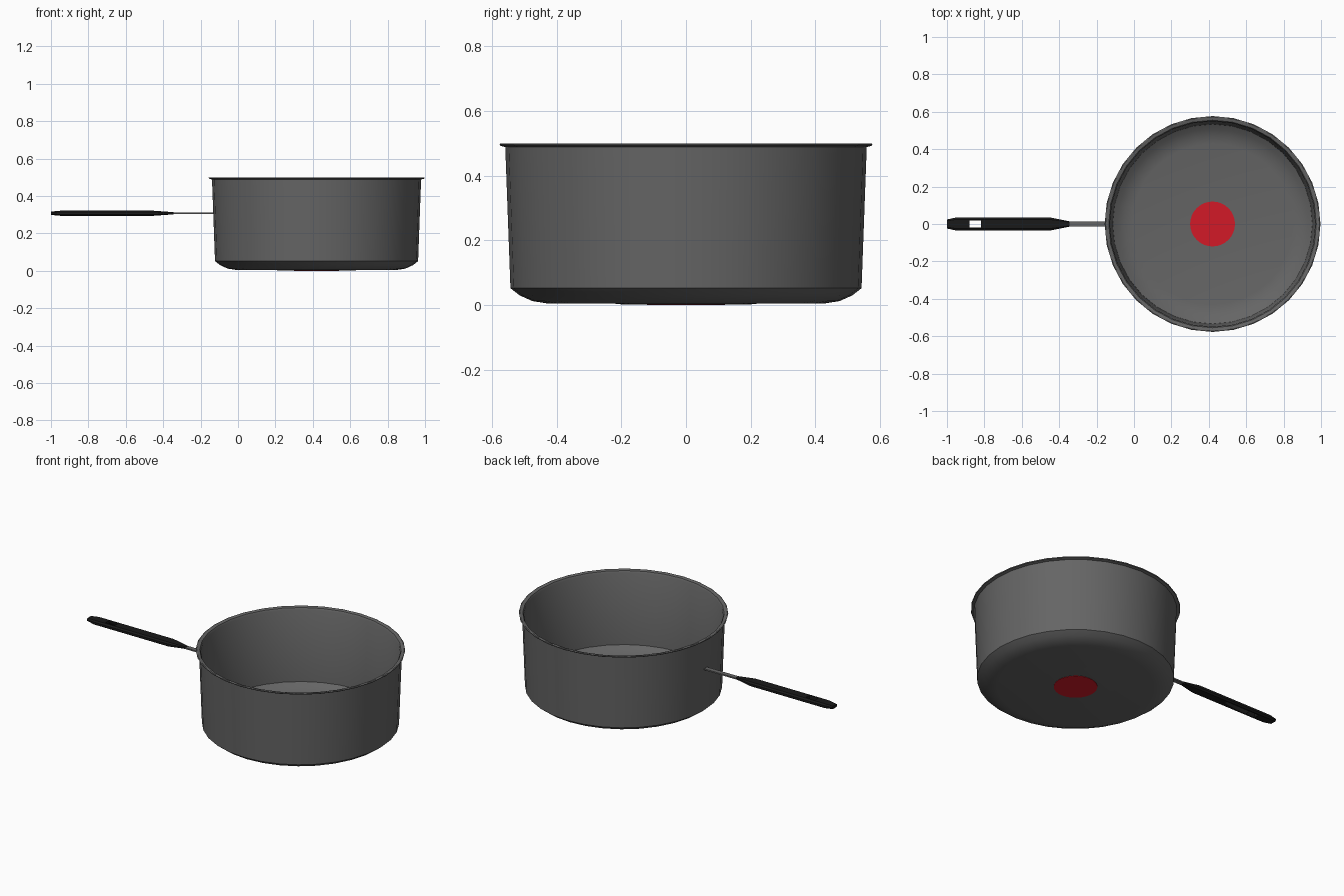
import bpy, bmesh, math

if "Cube" in bpy.data.objects:
    bpy.data.objects.remove(bpy.data.objects["Cube"])

CX, SIDES = 0.42, 32


def material(name, rgb):
    m = bpy.data.materials.new(name)
    m.diffuse_color = (*rgb, 1)
    m.use_nodes = True
    m.node_tree.nodes["Principled BSDF"].inputs["Base Color"].default_value = m.diffuse_color
    return m


def make_object(name, bm, mat, angle=35):
    bmesh.ops.recalc_face_normals(bm, faces=bm.faces)
    me = bpy.data.meshes.new(name)
    bm.to_mesh(me)
    bm.free()
    ob = bpy.data.objects.new(name, me)
    bpy.context.collection.objects.link(ob)
    me.materials.append(mat)
    bpy.ops.object.select_all(action='DESELECT')
    ob.select_set(True)
    bpy.context.view_layer.objects.active = ob
    bpy.ops.object.shade_smooth_by_angle(angle=math.radians(angle))
    return ob


def lathe(name, profile, mat):
    bm = bmesh.new()
    vs = [bm.verts.new((r, 0, z)) for r, z in profile]
    es = [bm.edges.new(p) for p in zip(vs, vs[1:])]
    bmesh.ops.spin(bm, geom=vs + es, cent=(0, 0, 0), axis=(0, 0, 1),
                   angle=2 * math.pi, steps=SIDES)
    bmesh.ops.remove_doubles(bm, verts=bm.verts, dist=1e-5)
    bmesh.ops.dissolve_degenerate(bm, edges=bm.edges, dist=1e-6)
    ob = make_object(name, bm, mat)
    ob.location.x = CX
    return ob


def box(name, x0, x1, half_y, z0, z1, mat):
    bm = bmesh.new()
    bmesh.ops.create_cube(bm, size=1)
    bmesh.ops.scale(bm, vec=(x1 - x0, half_y * 2, z1 - z0), verts=bm.verts)
    bmesh.ops.translate(bm, vec=((x0 + x1) / 2, 0, (z0 + z1) / 2), verts=bm.verts)
    return make_object(name, bm, mat)


steel = material("dark_steel", (0.13, 0.13, 0.13))
black = material("black_grip", (0.01, 0.01, 0.01))
red = material("red", (0.65, 0.01, 0.02))

# pan body: outer shell, rolled lip, inner shell
lathe("pan_body", [
    (0, 0.002), (0.20, 0.002), (0.22, 0.004), (0.43, 0.005), (0.475, 0.012),
    (0.515, 0.030), (0.543, 0.052), (0.559, 0.488), (0.575, 0.493),
    (0.577, 0.498), (0.572, 0.5), (0.555, 0.496), (0.549, 0.485),
    (0.534, 0.056), (0.508, 0.038), (0.472, 0.021), (0.43, 0.014), (0, 0.012)], steel)

# red heat spots, inside and underneath
lathe("inner_spot", [(0, 0.0145), (0.12, 0.0145), (0.12, 0.012)], red)
lathe("under_spot", [(0, 0), (0.12, 0), (0.12, 0.003)], red)

# metal bar joining grip and pan
box("handle_bar", -0.42, -0.125, 0.014, 0.303, 0.311, steel)

# grip: lofted eight-sided cross-sections
bm = bmesh.new()
rings = []
for x, w, h in [(-1, 0.024, 0.009), (-0.95, 0.035, 0.0135), (-0.45, 0.035, 0.0135),
                (-0.345, 0.014, 0.006)]:
    section = [(1, .45), (.7, 1), (-.7, 1), (-1, .45), (-1, -.45), (-.7, -1), (.7, -1), (1, -.45)]
    rings.append([bm.verts.new((x, a * w, 0.308 + b * h)) for a, b in section])
for a, b in zip(rings, rings[1:]):
    for i in range(8):
        j = (i + 1) % 8
        bm.faces.new((a[i], a[j], b[j], b[i]))
bm.faces.new(rings[0])
bm.faces.new(rings[-1])
grip = make_object("handle_grip", bm, black, 20)

# hanging slot through the grip
cutter = box("slot_cutter", -0.88, -0.817, 0.018, 0.25, 0.36, black)
cutter.hide_render = True
cutter.hide_viewport = True
cut = grip.modifiers.new("hanging_slot", 'BOOLEAN')
cut.operation = 'DIFFERENCE'
cut.solver = 'EXACT'
cut.object = cutter
